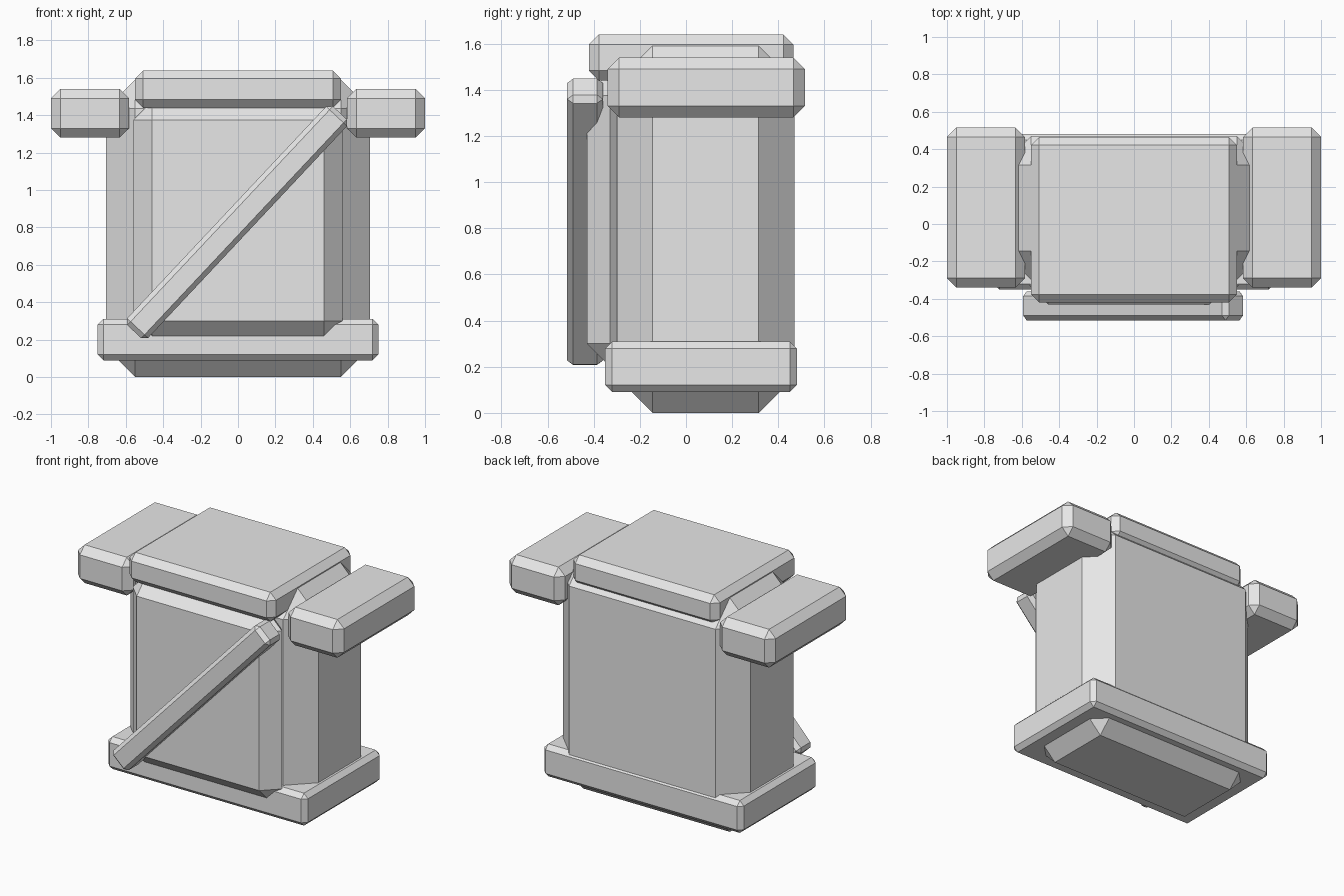
import bpy
import bmesh
from math import radians
from mathutils import Matrix

cube = bpy.data.objects.get("Cube")
if cube:
    bpy.data.objects.remove(cube, do_unlink=True)

grey = bpy.data.materials.new("plain grey")
grey.use_nodes = True
colour = (0.8, 0.8, 0.8, 1)
grey.diffuse_color = colour
grey.node_tree.nodes["Principled BSDF"].inputs["Base Color"].default_value = colour


def chamfered_box(name, x, y, z, chamfer, tilt=0):
    """Box spanning the given ranges, with single-cut edges, turned about y."""
    bm = bmesh.new()
    bmesh.ops.create_cube(bm, size=1)
    size = [hi - lo for lo, hi in (x, y, z)]
    bmesh.ops.scale(bm, vec=size, verts=bm.verts)
    bmesh.ops.bevel(bm, geom=bm.edges[:], offset=chamfer, offset_type='OFFSET',
                    segments=1, profile=0.5, affect='EDGES')
    bmesh.ops.rotate(bm, verts=bm.verts, cent=(0, 0, 0),
                     matrix=Matrix.Rotation(radians(tilt), 3, 'Y'))
    bmesh.ops.recalc_face_normals(bm, faces=bm.faces)
    mesh = bpy.data.meshes.new(name)
    bm.to_mesh(mesh)
    bm.free()
    mesh.materials.append(grey)
    obj = bpy.data.objects.new(name, mesh)
    obj.location = [(lo + hi) / 2 for lo, hi in (x, y, z)]
    bpy.context.collection.objects.link(obj)
    return obj


# Torso core and the plate standing proud of its front
chamfered_box("torso", (-0.705, 0.705), (-0.30, 0.47), (0, 1.59), 0.155)
chamfered_box("chest_plate", (-0.56, 0.56), (-0.43, -0.229), (0.20, 1.475), 0.1)

# Belt around the bottom and collar slab on top
chamfered_box("belt", (-0.75, 0.75), (-0.35, 0.48), (0.09, 0.31), 0.03)
chamfered_box("collar", (-0.55, 0.55), (-0.42, 0.465), (1.44, 1.64), 0.043)

# Shoulder pads
for name, side in (("left_shoulder", 1), ("right_shoulder", -1)):
    span = sorted((side * 0.583, side * 1.0))
    chamfered_box(name, span, (-0.34, 0.515), (1.28, 1.54), 0.05)

# Diagonal strap across the chest
chamfered_box("strap", (-0.808, 0.798), (-0.515, -0.36), (0.751, 0.905), 0.026, -46.8)
